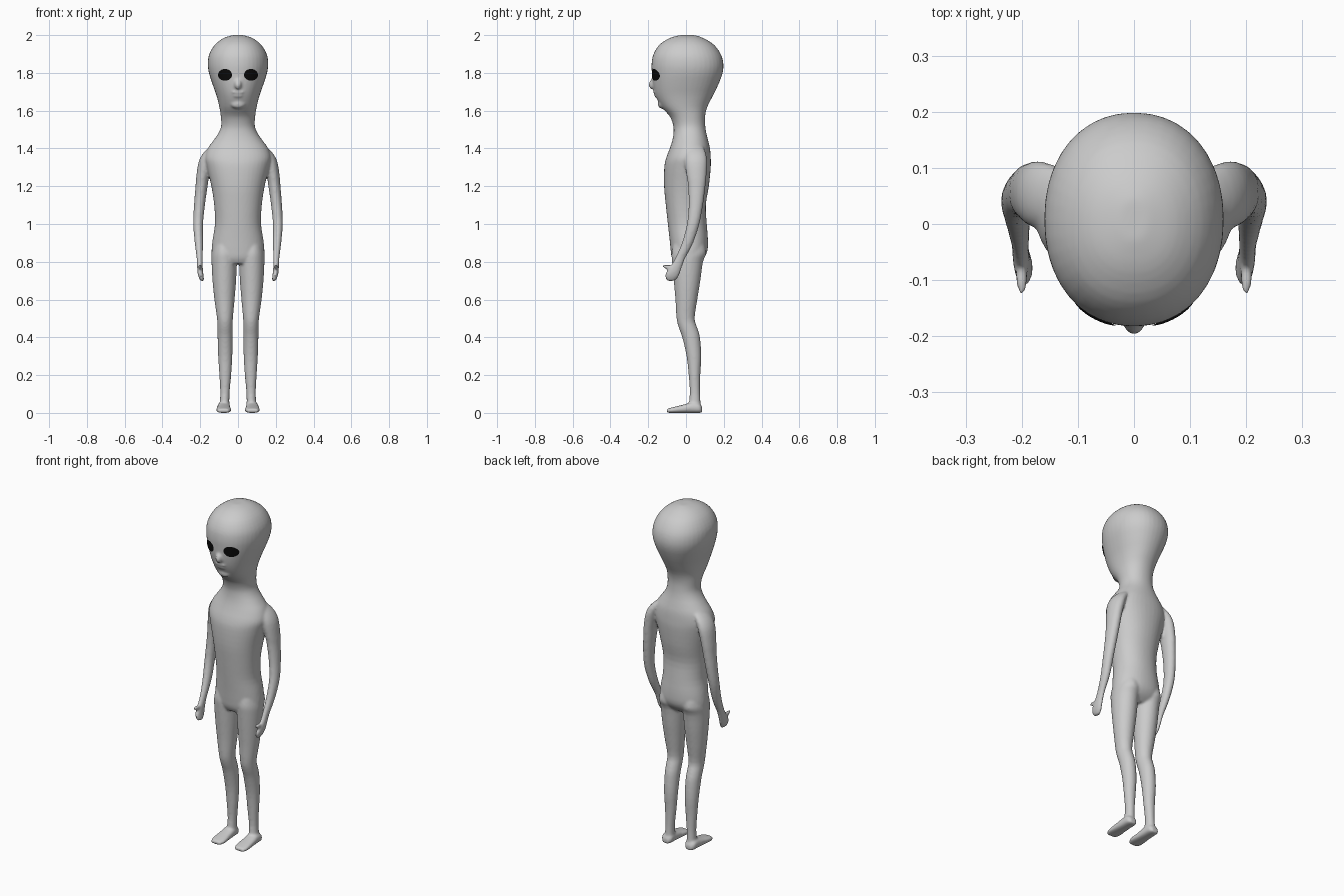
import bpy, bmesh, math
from mathutils import Vector, Matrix
from mathutils.bvhtree import BVHTree

if "Cube" in bpy.data.objects:
    bpy.data.objects.remove(bpy.data.objects["Cube"])


def material(name, rgb):
    m = bpy.data.materials.new(name)
    m.diffuse_color = (*rgb, 1)
    m.use_nodes = True
    m.node_tree.nodes["Principled BSDF"].inputs["Base Color"].default_value = m.diffuse_color
    return m


skin = material("grey skin", (0.6, 0.6, 0.6))
black = material("eye black", (0.003, 0.003, 0.003))


def smooth_rows(rows, steps=3):
    """Catmull-Rom interpolation between section rows."""
    out = []
    for i in range(len(rows) - 1):
        quad = [rows[max(i - 1, 0)], rows[i], rows[i + 1], rows[min(i + 2, len(rows) - 1)]]
        for k in range(steps):
            t = k / steps
            out.append([0.5 * (2 * b + (c - a) * t + (2 * a - 5 * b + 4 * c - d) * t * t
                               + (3 * b - a - 3 * c + d) * t ** 3) for a, b, c, d in zip(*quad)])
    return out + [rows[-1]]


def loft(bm, rows, axis="z", n=2.0, side=1, count=28):
    """Rows: position on axis, u min, u max, v min, v max. u is x; v is y or z."""
    rings = []
    for p, u0, u1, v0, v1 in smooth_rows(rows):
        ring = []
        for k in range(count):
            a = 2 * math.pi * k / count
            c, s = math.cos(a), math.sin(a)
            u = (u0 + u1) / 2 + (u1 - u0) / 2 * math.copysign(abs(c) ** (2 / n), c)
            v = (v0 + v1) / 2 + (v1 - v0) / 2 * math.copysign(abs(s) ** (2 / n), s)
            ring.append(bm.verts.new((side * u, v, p) if axis == "z" else (side * u, p, v)))
        rings.append(ring)
    for a, b in zip(rings, rings[1:]):
        for k in range(count):
            j = (k + 1) % count
            bm.faces.new((a[k], a[j], b[j], b[k]))
    bm.faces.new(rings[0])
    bm.faces.new(rings[-1])


def blob(bm, centre, radii, tilt=0):
    m = Matrix.Translation(centre) @ Matrix.Rotation(tilt, 4, "X") @ Matrix.Diagonal((*radii, 1))
    bmesh.ops.create_uvsphere(bm, u_segments=16, v_segments=10, radius=1, matrix=m)


bm = bmesh.new()

# head, neck and torso: height, half width, front, back
trunk = [
    (2.0, .025, -.03, .045), (1.985, .075, -.085, .09), (1.95, .122, -.14, .147),
    (1.9, .152, -.172, .184), (1.85, .16, -.182, .198), (1.8, .154, -.181, .194),
    (1.74, .135, -.176, .172), (1.68, .114, -.162, .143), (1.62, .099, -.13, .113),
    (1.57, .091, -.086, .101), (1.52, .089, -.067, .102), (1.48, .104, -.066, .108),
    (1.44, .132, -.073, .118), (1.4, .16, -.086, .127), (1.35, .175, -.105, .131),
    (1.3, .165, -.115, .131), (1.2, .141, -.116, .121), (1.1, .126, -.107, .105),
    (1.0, .122, -.096, .11), (.92, .134, -.087, .116), (.86, .14, -.081, .114),
    (.82, .138, -.075, .094), (.79, .13, -.06, .06)]
loft(bm, [(z, -w, w, f, b) for z, w, f, b in trunk], n=2.15, count=40)

# legs: height, inner, outer, front, back
leg = [
    (.92, .03, .12, -.06, .09), (.85, .01, .138, -.076, .108), (.8, .006, .14, -.074, .09),
    (.7, .01, .135, -.065, .076), (.6, .018, .125, -.056, .06), (.5, .027, .111, -.05, .046),
    (.45, .028, .109, -.038, .06), (.4, .028, .108, -.02, .074), (.3, .03, .105, .003, .081),
    (.2, .036, .099, .014, .076), (.1, .045, .094, .02, .075), (.02, .045, .1, .01, .08)]

# feet: depth, inner, outer, bottom, top
foot = [
    (.086, .058, .092, 0, .03), (.07, .044, .107, 0, .05), (.03, .041, .11, 0, .055),
    (-.02, .039, .113, 0, .042), (-.07, .036, .116, 0, .03), (-.102, .048, .106, 0, .022)]

# arms: height, centre x, centre y, half width, half depth
arm = [
    (1.42, .105, .04, .03, .045), (1.38, .145, .048, .035, .056), (1.33, .17, .052, .038, .06),
    (1.25, .187, .056, .034, .052), (1.2, .193, .057, .032, .046), (1.1, .204, .052, .029, .038),
    (1.0, .211, .038, .026, .033), (.9, .207, .008, .022, .03), (.82, .203, -.03, .016, .027),
    (.78, .202, -.05, .015, .031), (.74, .199, -.07, .015, .038), (.715, .194, -.077, .013, .033),
    (.698, .189, -.08, .009, .018)]
arm = [(z, x - w, x + w, y - d, y + d) for z, x, y, w, d in arm]

for side in (-1, 1):
    loft(bm, leg, side=side)
    loft(bm, foot, axis="y", n=2.6, side=side)
    loft(bm, arm, side=side)
    # thumb
    blob(bm, (side * .2, -.092, .772), (.011, .036, .012), -.15)

# nose, lips and chin
blob(bm, (0, -.176, 1.742), (.019, .02, .03), -.25)
blob(bm, (0, -.164, 1.698), (.032, .010, .008))
blob(bm, (0, -.158, 1.679), (.026, .010, .008))
blob(bm, (0, -.125, 1.635), (.04, .025, .025))

bmesh.ops.recalc_face_normals(bm, faces=bm.faces)
mesh = bpy.data.meshes.new("body")
bm.to_mesh(mesh)
bm.free()
mesh.materials.append(skin)
body = bpy.data.objects.new("body", mesh)
bpy.context.collection.objects.link(body)

# fuse the parts into one smooth skin
fuse = body.modifiers.new("fuse", "REMESH")
fuse.mode = "VOXEL"
fuse.voxel_size = 0.0065
fuse.use_smooth_shade = True
relax = body.modifiers.new("relax", "SMOOTH")
relax.factor = 0.5
relax.iterations = 6

# eyes: thin oval plates that follow the face
bpy.context.view_layer.update()
tree = BVHTree.FromObject(body, bpy.context.evaluated_depsgraph_get())


def on_face(x, z):
    hit, normal, _, _ = tree.ray_cast(Vector((x, -1, z)), Vector((0, 1, 0)))
    return hit + normal * 0.004


for side, label in ((-1, "right"), (1, "left")):
    bm = bmesh.new()
    cx, cz, count = side * .067, 1.79, 24
    mid = bm.verts.new(on_face(cx, cz))
    previous = None
    for r in (.25, .5, .75, 1):
        ring = [bm.verts.new(on_face(cx + r * .036 * math.cos(2 * math.pi * k / count),
                                     cz + r * .031 * math.sin(2 * math.pi * k / count)))
                for k in range(count)]
        for k in range(count):
            j = (k + 1) % count
            bm.faces.new((previous[k], ring[k], ring[j], previous[j]) if previous
                         else (mid, ring[k], ring[j]))
        previous = ring
    for f in bm.faces:
        f.smooth = True
    mesh = bpy.data.meshes.new(label + "_eye")
    bm.to_mesh(mesh)
    bm.free()
    mesh.materials.append(black)
    bpy.context.collection.objects.link(bpy.data.objects.new(label + "_eye", mesh))
